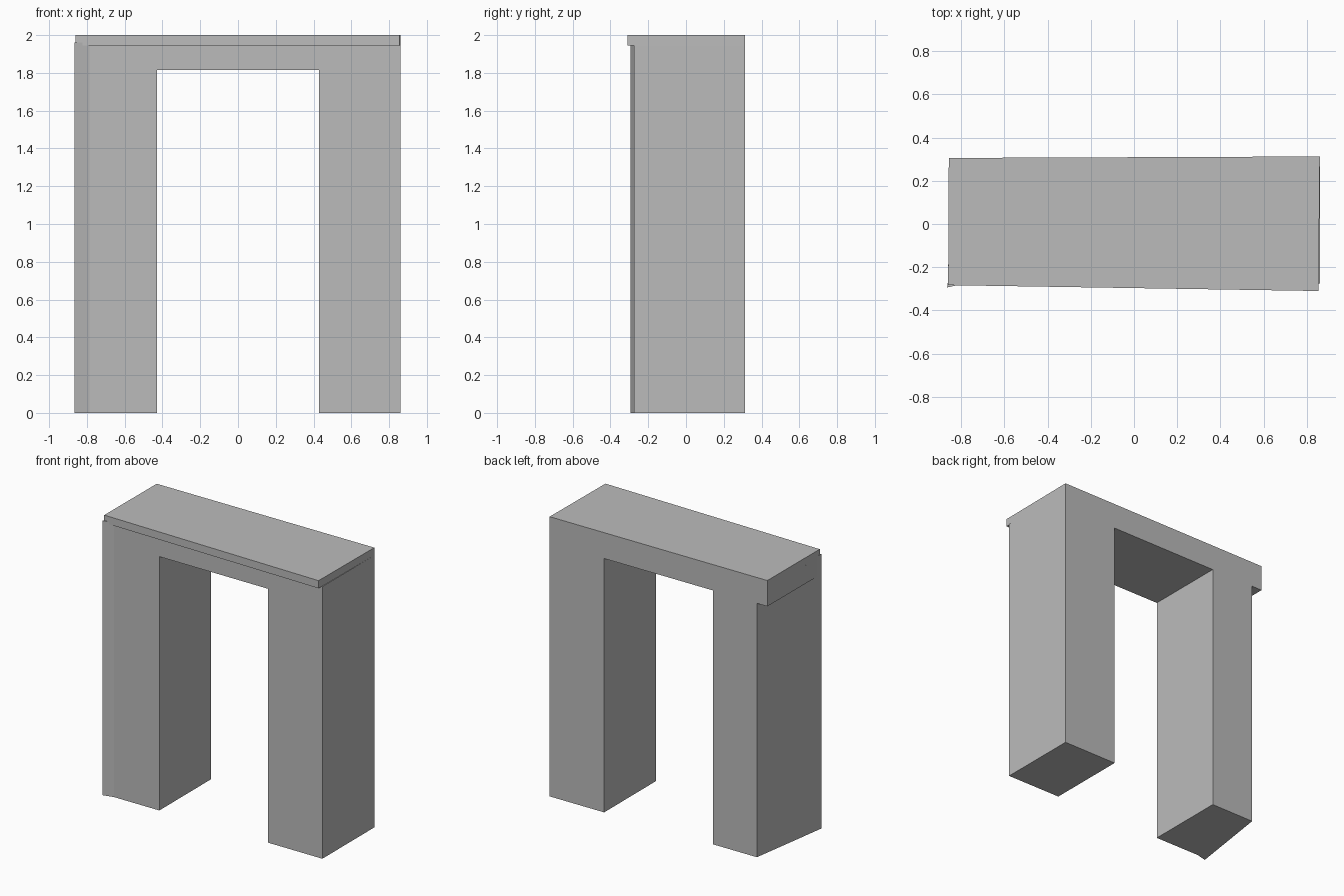
import bpy
import bmesh

cube = bpy.data.objects.get("Cube")
if cube:
    bpy.data.objects.remove(cube, do_unlink=True)

stone = bpy.data.materials.new("plain_grey")
stone.use_nodes = True
grey = (0.5, 0.5, 0.5, 1)
stone.diffuse_color = grey
stone.node_tree.nodes["Principled BSDF"].inputs["Base Color"].default_value = grey


def prism(name, outline, bottom, top):
    """Extrude a counter-clockwise plan outline between two heights."""
    bm = bmesh.new()
    base = bm.faces.new([bm.verts.new((x, y, bottom)) for x, y in outline])
    side = bmesh.ops.extrude_face_region(bm, geom=[base])["geom"]
    moved = [v for v in side if isinstance(v, bmesh.types.BMVert)]
    bmesh.ops.translate(bm, verts=moved, vec=(0, 0, top - bottom))
    bmesh.ops.recalc_face_normals(bm, faces=bm.faces)
    mesh = bpy.data.meshes.new(name)
    bm.to_mesh(mesh)
    bm.free()
    mesh.materials.append(stone)
    obj = bpy.data.objects.new(name, mesh)
    bpy.context.collection.objects.link(obj)
    return obj


def back(x):
    """Slightly skewed rear line shared by all parts."""
    return 0.309 + 0.004 * x


FRONT, OPENING, SPAN = -0.275, 0.43, 0.86
SOFFIT, LEDGE, TOP = 1.815, 1.945, 2.0

# Straight pillar
prism("left_pillar", [(OPENING, FRONT), (SPAN, FRONT),
                      (SPAN, back(SPAN)), (OPENING, back(OPENING))], 0, SOFFIT)

# Pillar with a flared front corner and a slanted outer side
prism("right_pillar", [(-OPENING, back(OPENING * -1)), (-0.775, back(-0.775)),
                       (-0.865, -0.294), (-0.787, FRONT), (-OPENING, FRONT)], 0, 1.962)

# Lintel bridging the pillars
prism("lintel", [(-SPAN, FRONT), (SPAN, FRONT),
                 (SPAN, back(SPAN)), (-0.857, back(-0.857))], SOFFIT, LEDGE)

# Capping slab, skewed so it overhangs more at one end
prism("cap_slab", [(-SPAN, -0.283), (0.854, -0.31),
                   (SPAN, back(SPAN)), (-0.857, back(-0.857))], LEDGE, TOP)
